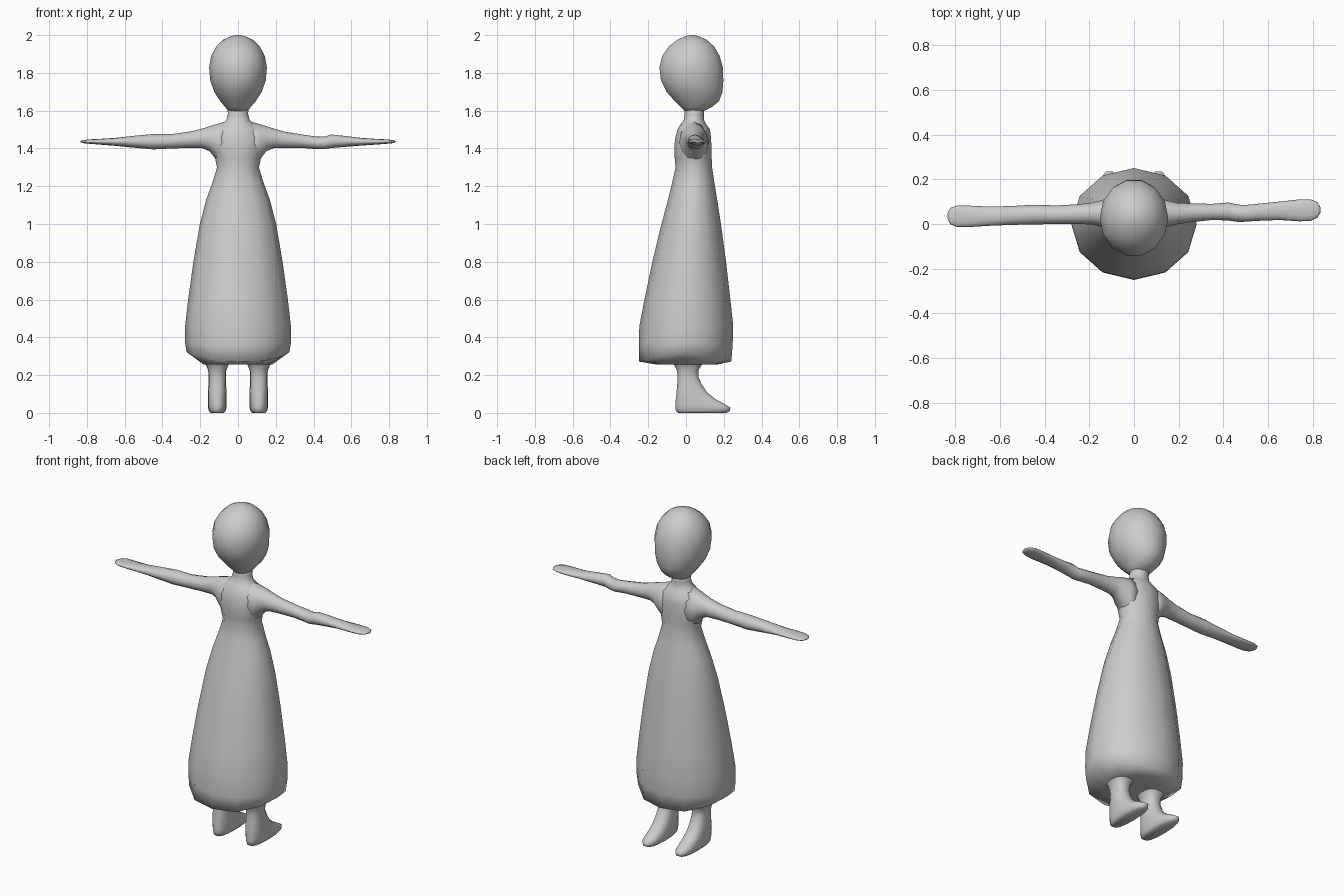
import bpy, bmesh, math

grey = bpy.data.materials.new("plain grey")
grey.diffuse_color = (0.6, 0.6, 0.6, 1)


def spow(v, p):
    return math.copysign(abs(v) ** p, v)


def loft(name, rings):
    """Skin a list of closed point rings, cap both ends, shade smooth."""
    bm = bmesh.new()
    vs = [[bm.verts.new(p) for p in ring] for ring in rings]
    n = len(vs[0])
    for a, b in zip(vs, vs[1:]):
        for i in range(n):
            j = (i + 1) % n
            bm.faces.new((a[i], a[j], b[j], b[i]))
    bm.faces.new(vs[0])
    bm.faces.new(vs[-1])
    bmesh.ops.recalc_face_normals(bm, faces=bm.faces)
    me = bpy.data.meshes.new(name)
    bm.to_mesh(me)
    bm.free()
    me.materials.append(grey)
    ob = bpy.data.objects.new(name, me)
    bpy.context.collection.objects.link(ob)
    bpy.ops.object.select_all(action='DESELECT')
    ob.select_set(True)
    bpy.context.view_layer.objects.active = ob
    bpy.ops.object.shade_smooth_by_angle(angle=math.radians(100))
    return ob


def upright(rows, n, cx=0.0, p=1.0, lift=()):
    """Horizontal rings from rows of (z, half width, y min, y max);
    lift raises the sides of the first rings."""
    rings = []
    for k, (z, rx, y0, y1) in enumerate(rows):
        up = lift[k] if k < len(lift) else 0
        ring = []
        for i in range(n):
            a = 2 * math.pi * i / n
            c, s = math.cos(a), math.sin(a)
            ring.append((cx + rx * spow(c, p),
                         (y0 + y1) / 2 + (y1 - y0) / 2 * spow(s, p),
                         z + up * c ** 4))
        rings.append(ring)
    return rings


# Dress, torso and neck in one profile
loft("dress_and_torso", upright([
    (0.258, 0.06, -0.05, 0.08), (0.255, 0.18, -0.15, 0.16),
    (0.272, 0.272, -0.25, 0.24), (0.36, 0.28, -0.25, 0.247),
    (0.46, 0.28, -0.247, 0.25), (0.60, 0.264, -0.22, 0.235),
    (0.80, 0.236, -0.178, 0.212), (1.00, 0.202, -0.13, 0.185),
    (1.13, 0.168, -0.095, 0.165), (1.22, 0.135, -0.073, 0.15),
    (1.30, 0.111, -0.055, 0.138), (1.35, 0.122, -0.06, 0.136),
    (1.41, 0.137, -0.062, 0.135), (1.46, 0.137, -0.056, 0.132),
    (1.50, 0.120, -0.045, 0.127), (1.53, 0.086, -0.028, 0.105),
    (1.55, 0.062, -0.012, 0.096), (1.58, 0.054, -0.008, 0.094),
    (1.63, 0.055, -0.008, 0.10)], 12, lift=(0, 0, 0.05, 0.01)))

# Head
loft("head", upright([
    (1.595, 0.048, -0.005, 0.09), (1.62, 0.068, -0.03, 0.14),
    (1.65, 0.094, -0.062, 0.178), (1.70, 0.126, -0.107, 0.197),
    (1.76, 0.147, -0.137, 0.202), (1.83, 0.153, -0.145, 0.199),
    (1.89, 0.142, -0.130, 0.182), (1.94, 0.115, -0.094, 0.152),
    (1.975, 0.079, -0.048, 0.112), (1.993, 0.042, -0.008, 0.072),
    (2.0, 0.012, 0.02, 0.044)], 14))

# Legs with feet, toes towards +y
LEG = [(0.0, 0.036, -0.045, 0.215), (0.01, 0.044, -0.056, 0.235),
       (0.028, 0.049, -0.06, 0.238), (0.045, 0.050, -0.059, 0.21),
       (0.075, 0.050, -0.056, 0.155), (0.11, 0.049, -0.052, 0.112),
       (0.15, 0.047, -0.048, 0.085), (0.19, 0.046, -0.045, 0.066),
       (0.225, 0.048, -0.05, 0.067), (0.25, 0.058, -0.062, 0.082),
       (0.28, 0.075, -0.08, 0.10)]
for side, cx in (("left", -0.11), ("right", 0.11)):
    loft(side + "_leg_and_foot", upright(LEG, 14, cx, 0.8))

# Arms: rows of (distance from centre, y min, y max, z min, z max)
ARM_L = [(0.06, -0.04, 0.12, 1.31, 1.545), (0.115, -0.03, 0.115, 1.34, 1.528),
         (0.15, -0.012, 0.105, 1.385, 1.518), (0.19, -0.002, 0.095, 1.402, 1.505),
         (0.25, 0.0, 0.088, 1.403, 1.49), (0.35, 0.0, 0.083, 1.400, 1.476),
         (0.45, -0.002, 0.086, 1.395, 1.476), (0.55, -0.004, 0.08, 1.404, 1.467),
         (0.65, -0.008, 0.078, 1.414, 1.456), (0.74, -0.014, 0.082, 1.421, 1.450),
         (0.79, -0.014, 0.083, 1.425, 1.448), (0.82, -0.002, 0.073, 1.428, 1.444),
         (0.833, 0.02, 0.05, 1.432, 1.440)]
# the other arm reaches slightly backwards, with a dent at the elbow
ARM_R = ARM_L[:4] + [
    (0.25, 0.008, 0.092, 1.403, 1.488), (0.35, 0.018, 0.09, 1.402, 1.472),
    (0.42, 0.016, 0.096, 1.396, 1.462), (0.46, 0.010, 0.088, 1.396, 1.462),
    (0.49, 0.010, 0.084, 1.402, 1.474), (0.55, 0.014, 0.09, 1.407, 1.468),
    (0.65, 0.018, 0.100, 1.415, 1.456), (0.74, 0.012, 0.110, 1.421, 1.450),
    (0.79, 0.014, 0.110, 1.425, 1.448), (0.82, 0.028, 0.098, 1.428, 1.444),
    (0.833, 0.05, 0.075, 1.432, 1.440)]


def arm(name, rows, sign):
    rings = []
    for x, y0, y1, z0, z1 in rows:
        ring = []
        for i in range(12):
            a = 2 * math.pi * i / 12
            ring.append((sign * x, (y0 + y1) / 2 + (y1 - y0) / 2 * math.cos(a),
                         (z0 + z1) / 2 + (z1 - z0) / 2 * math.sin(a)))
        rings.append(ring)
    loft(name, rings)


arm("left_arm", ARM_L, -1)
arm("right_arm", ARM_R, 1)
